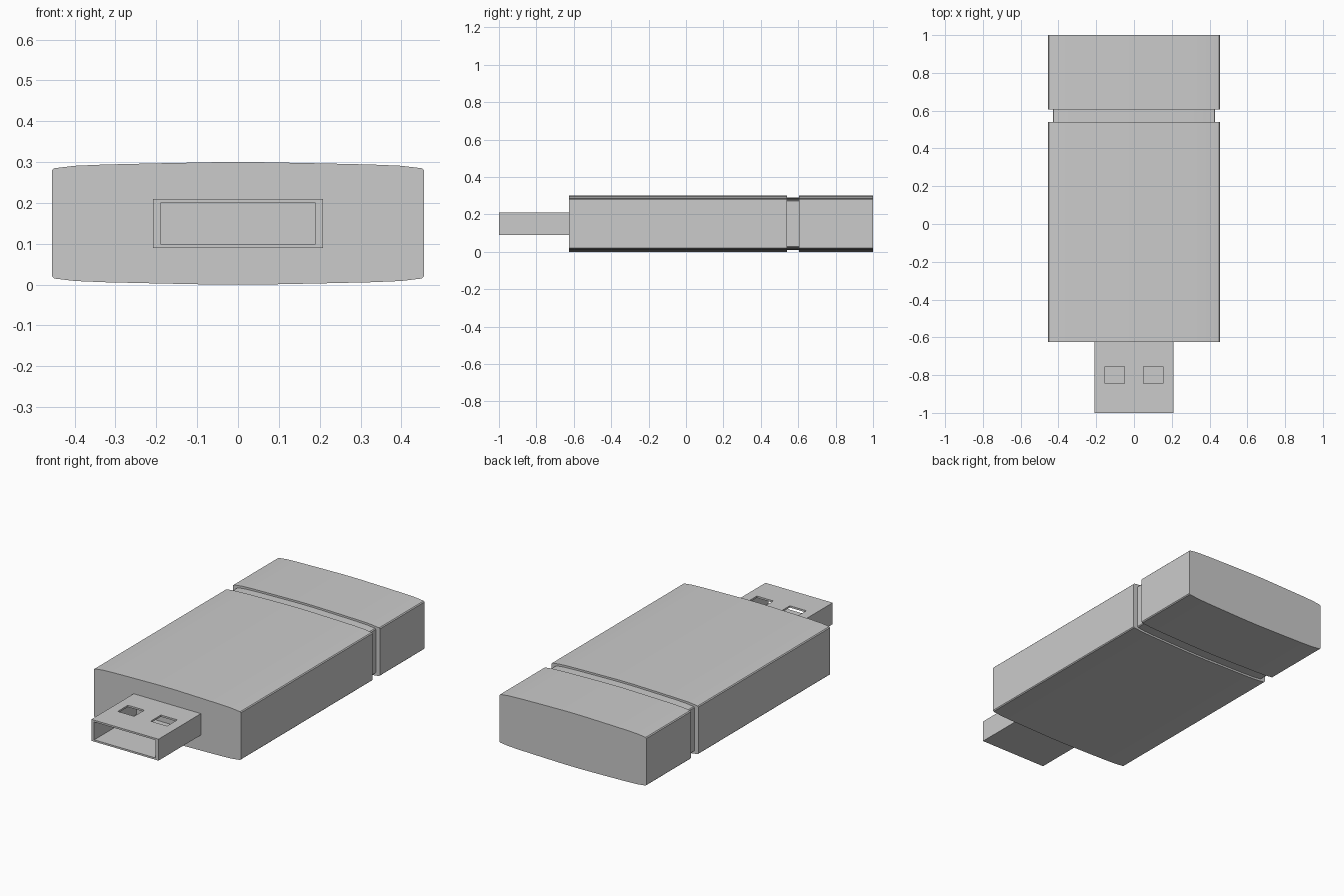
import bpy, bmesh

if "Cube" in bpy.data.objects:
    bpy.data.objects.remove(bpy.data.objects["Cube"])

ZC = 0.15  # mid height of the stick


def mesh_object(name, bm):
    bmesh.ops.recalc_face_normals(bm, faces=bm.faces)
    mesh = bpy.data.meshes.new(name)
    bm.to_mesh(mesh)
    bm.free()
    ob = bpy.data.objects.new(name, mesh)
    bpy.context.collection.objects.link(ob)
    return ob


def box(name, lo, hi):
    bm = bmesh.new()
    bmesh.ops.create_cube(bm, size=1)
    for v in bm.verts:
        v.co = [(a + b) / 2 + c * (b - a) for a, b, c in zip(lo, hi, v.co)]
    return mesh_object(name, bm)


def activate(ob):
    bpy.ops.object.select_all(action='DESELECT')
    ob.select_set(True)
    bpy.context.view_layer.objects.active = ob


def cut(ob, cutter):
    mod = ob.modifiers.new("cut", 'BOOLEAN')
    mod.operation = 'DIFFERENCE'
    mod.solver = 'EXACT'
    mod.object = cutter
    activate(ob)
    bpy.ops.object.modifier_apply(modifier=mod.name)
    bpy.data.objects.remove(cutter, do_unlink=True)


# Casing: crowned cross-section mirrored to four quadrants
quarter = [(0.455, 0.13), (0.45, 0.135), (0.40, 0.141), (0.33, 0.144),
           (0.20, 0.147), (0.05, 0.15)]
top = quarter + [(-x, z) for x, z in reversed(quarter)]
section = top + [(x, -z) for x, z in reversed(top)]

# Stations along y: main body, recessed neck, end cap
stations = [(-0.625, 1, 1), (0.54, 1, 1), (0.54, 0.945, 0.93),
            (0.605, 0.945, 0.93), (0.605, 1, 1), (1.0, 1, 1)]
bm = bmesh.new()
rings = [[bm.verts.new((x * sx, y, ZC + z * sz)) for x, z in section]
         for y, sx, sz in stations]
n = len(section)
for a, b in zip(rings, rings[1:]):
    for i in range(n):
        j = (i + 1) % n
        bm.faces.new((a[i], a[j], b[j], b[i]))
bm.faces.new(rings[0])
bm.faces.new(rings[-1])
casing = mesh_object("casing", bm)
activate(casing)
bpy.ops.object.shade_smooth_by_angle(angle=0.35)

# Plug: hollow metal sleeve with two contact windows in the top
plug = box("plug_sleeve", (-0.208, -1.0, 0.09), (0.208, -0.62, 0.21))
cut(plug, box("cavity_cutter", (-0.19, -1.1, 0.10), (0.19, -0.5, 0.20)))
for side in (-1, 1):
    x = side * 0.102
    cut(plug, box("window_cutter", (x - 0.051, -0.845, 0.15),
                  (x + 0.051, -0.755, 0.3)))
